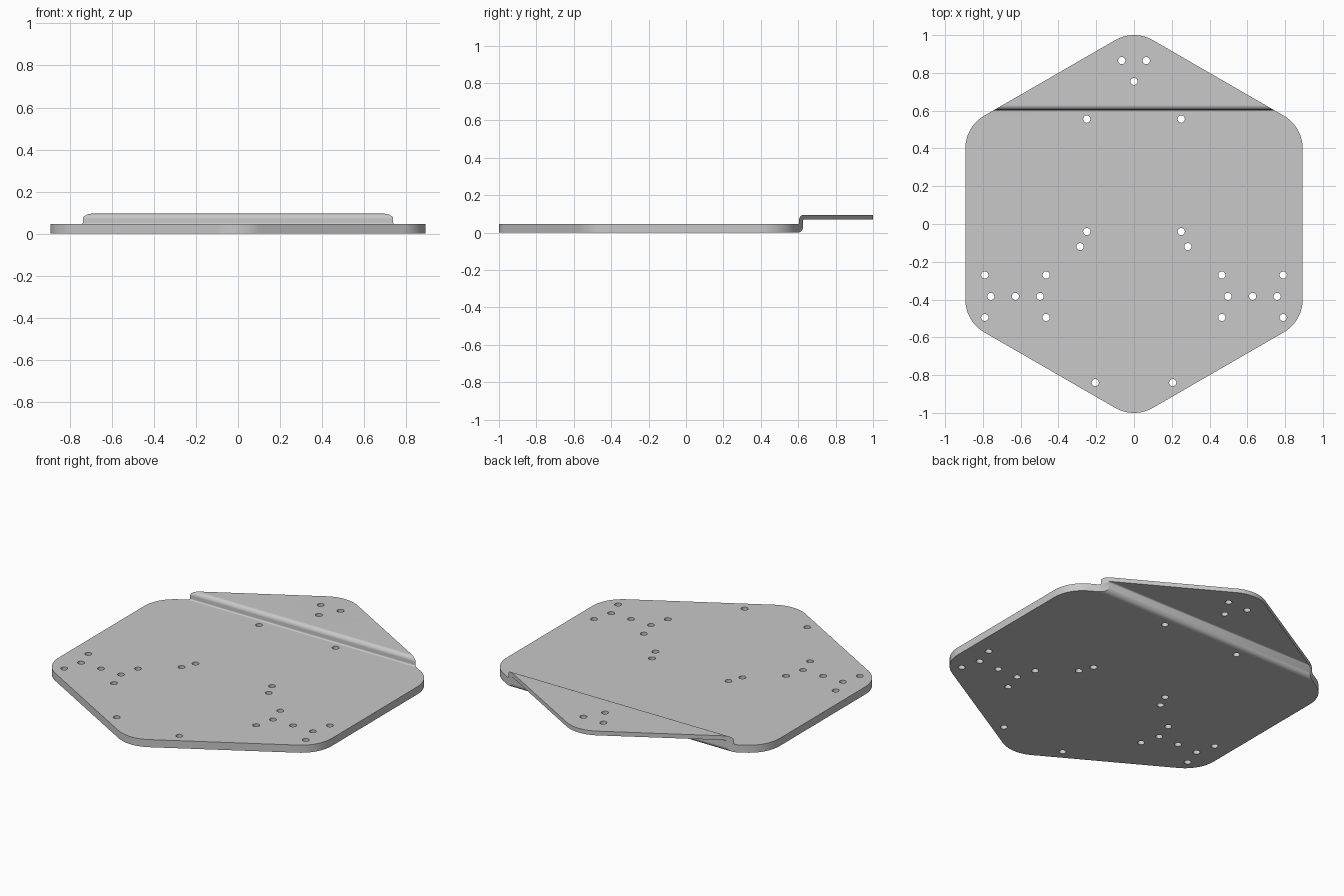
import bpy, bmesh, math
from mathutils import Vector

if "Cube" in bpy.data.objects:
    bpy.data.objects.remove(bpy.data.objects["Cube"], do_unlink=True)

grey = bpy.data.materials.new("plain_grey")
grey.use_nodes = True
colour = (0.58, 0.58, 0.58, 1)
grey.diffuse_color = colour
grey.node_tree.nodes["Principled BSDF"].inputs["Base Color"].default_value = colour


def make_object(name, bm):
    bmesh.ops.recalc_face_normals(bm, faces=bm.faces)
    mesh = bpy.data.meshes.new(name)
    bm.to_mesh(mesh)
    bm.free()
    mesh.materials.append(grey)
    obj = bpy.data.objects.new(name, mesh)
    bpy.context.collection.objects.link(obj)
    return obj


def prism(name, points, offset):
    """Extrude a closed outline along an offset."""
    bm = bmesh.new()
    face = bm.faces.new([bm.verts.new(p) for p in points])
    new = bmesh.ops.extrude_face_region(bm, geom=[face])["geom"]
    moved = [v for v in new if isinstance(v, bmesh.types.BMVert)]
    bmesh.ops.translate(bm, verts=moved, vec=offset)
    return make_object(name, bm)


def arc(cx, cy, r, start, end, steps):
    """Points on an arc, angles in degrees."""
    angles = [math.radians(start + (end - start) * i / steps) for i in range(steps + 1)]
    return [(cx + r * math.cos(a), cy + r * math.sin(a)) for a in angles]


def boolean(target, cutter, operation):
    mod = target.modifiers.new(operation.lower(), "BOOLEAN")
    mod.operation = operation
    mod.solver = "EXACT"
    mod.object = cutter
    bpy.context.view_layer.objects.active = target
    bpy.ops.object.modifier_apply(modifier=mod.name)
    bpy.data.objects.remove(cutter, do_unlink=True)


# Side section: thick plate, rounded step, thin raised flange
section = [(-1.2, 0)]
section += arc(0.597, 0.028, 0.028, -90, 0, 8)
section += arc(0.633, 0.062, 0.008, 180, 90, 4)
section += [(1.2, 0.07), (1.2, 0.095)]
section += arc(0.63, 0.07, 0.025, 90, 180, 8)
section += arc(0.597, 0.053, 0.008, 0, -90, 4)
section += [(-1.2, 0.045)]
plate = prism("stepped_plate", [(-1.2, y, z) for y, z in section], Vector((2.4, 0, 0)))

# Hexagon outline with rounded corners
radius, corner = 0.2, 1.031
centre = corner - radius / math.sin(math.radians(60))
outline = []
for i in range(6):
    a = 90 + 60 * i
    outline += arc(centre * math.cos(math.radians(a)), centre * math.sin(math.radians(a)),
                   radius, a - 30, a + 30, 14)
hexagon = prism("hexagon_cutter", [(x, y, -0.2) for x, y in outline], Vector((0, 0, 0.6)))
boolean(plate, hexagon, "INTERSECT")

# Mounting holes, mirrored left and right
holes = [(0.065, 0.865), (0, 0.755), (0.25, 0.555), (0.25, -0.04), (0.285, -0.12),
         (0.205, -0.84)]
holes += [(x, y) for x in (0.465, 0.79) for y in (-0.27, -0.495)]
holes += [(x, -0.383) for x in (0.497, 0.628, 0.758)]
bm = bmesh.new()
for x, y in holes:
    for px in {x, -x}:
        made = bmesh.ops.create_cone(bm, cap_ends=True, segments=24, radius1=0.019,
                                     radius2=0.019, depth=0.5)
        bmesh.ops.translate(bm, verts=made["verts"], vec=(px, y, 0))
boolean(plate, make_object("hole_cutter", bm), "DIFFERENCE")

# Smooth bends and corners, flat faces kept even
bpy.ops.object.select_all(action="DESELECT")
plate.select_set(True)
bpy.context.view_layer.objects.active = plate
bpy.ops.object.shade_smooth_by_angle(angle=math.radians(30))
weighted = plate.modifiers.new("even_normals", "WEIGHTED_NORMAL")
weighted.keep_sharp = True
